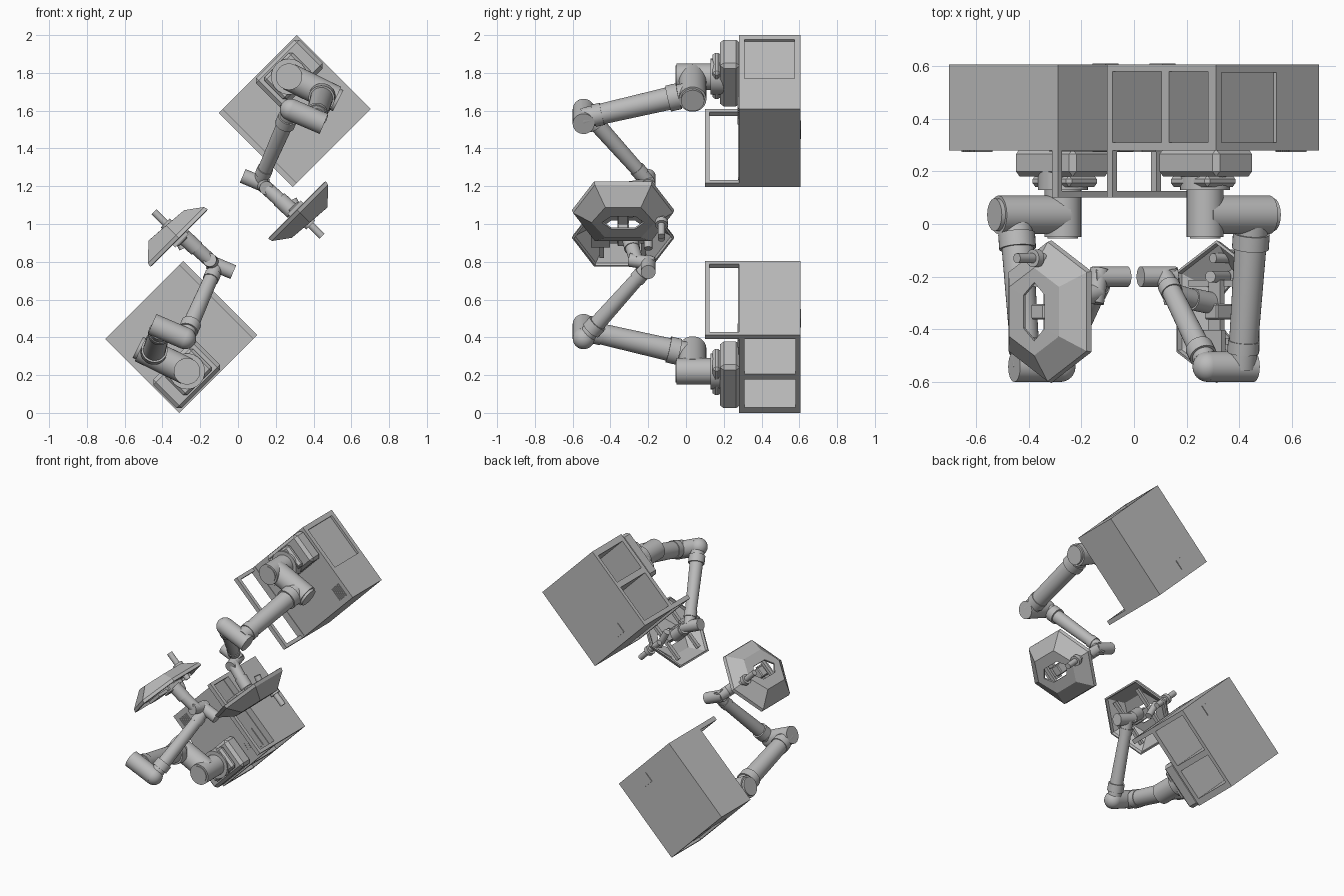
import bpy, bmesh, math
from mathutils import Matrix, Vector

cube = bpy.data.objects.get("Cube")
if cube:
    bpy.data.objects.remove(cube, do_unlink=True)

# One light grey for everything
grey = bpy.data.materials.new("light_grey")
grey.use_nodes = True
colour = (0.5, 0.5, 0.5, 1)
grey.diffuse_color = colour
grey.node_tree.nodes["Principled BSDF"].inputs["Base Color"].default_value = colour

smooth_parts = []


def make(name, bm, matrix, smooth=False):
    bmesh.ops.recalc_face_normals(bm, faces=bm.faces)
    mesh = bpy.data.meshes.new(name)
    bm.to_mesh(mesh)
    bm.free()
    mesh.materials.append(grey)
    obj = bpy.data.objects.new(name, mesh)
    obj.matrix_world = matrix
    bpy.context.collection.objects.link(obj)
    if smooth:
        smooth_parts.append(obj)
    return obj


def box(name, matrix, xs, ys, zs, bevel=0):
    """Box between pairs of limits on each axis."""
    bm = bmesh.new()
    bmesh.ops.create_cube(bm, size=1)
    for v in bm.verts:
        for i, (low, high) in enumerate((xs, ys, zs)):
            v.co[i] = low if v.co[i] < 0 else high
    obj = make(name, bm, matrix)
    if bevel:
        mod = obj.modifiers.new("bevel", "BEVEL")
        mod.width, mod.segments = bevel, 1
    return obj


def tube(name, matrix, start, end, r1, r2=None):
    """Round bar from start to end."""
    a, b = Vector(start), Vector(end)
    way = b - a
    bm = bmesh.new()
    place = Matrix.Translation((a + b) / 2) @ way.to_track_quat("Z", "Y").to_matrix().to_4x4()
    bmesh.ops.create_cone(bm, cap_ends=True, segments=32, radius1=r1,
                          radius2=r2 or r1, depth=way.length, matrix=place)
    return make(name, bm, matrix, True)


def ball(name, matrix, centre, radius):
    bm = bmesh.new()
    bmesh.ops.create_uvsphere(bm, u_segments=24, v_segments=16, radius=radius,
                              matrix=Matrix.Translation(centre))
    return make(name, bm, matrix, True)


def link(name, matrix, start, end, r1, r2):
    """Arm link with a wider collar near each end."""
    a, b = Vector(start), Vector(end)
    tube(name, matrix, a, b, r1, r2)
    tube(name + "_lower_collar", matrix, a.lerp(b, 0.1), a.lerp(b, 0.2), r1 + 0.008)
    tube(name + "_upper_collar", matrix, a.lerp(b, 0.82), a.lerp(b, 0.9), r2 + 0.006)


def cut(target, cutter):
    mod = target.modifiers.new("cut", "BOOLEAN")
    mod.operation, mod.solver, mod.object = "DIFFERENCE", "EXACT", cutter
    cutter.hide_render = True
    cutter.hide_set(True)
    cutter.display_type = "WIRE"


def cabinet(m):
    body = box("cabinet", m, (-.277, .277), (.28, .605), (-.292, .292))
    cut(body, box("lower_opening_cutter", m, (-.3, .06), (.31, .58), (-.262, .0)))
    cut(body, box("upper_opening_cutter", m, (-.3, .04), (.31, .58), (.04, .25)))
    cut(body, box("top_window_cutter", m, (-.245, .05), (.31, .575), (.275, .31)))

    # Open frame in front of the cabinet floor
    for x in (-.277, .254):
        box("frame_side", m, (x, x + .023), (.1, .28), (-.292, -.262))
    box("frame_front", m, (-.277, .277), (.1, .125), (-.292, -.262))

    # Stepped robot mount
    box("mount_block", m, (-.268, -.055), (.18, .285), (-.04, .285), .02)
    box("mount_step", m, (-.24, -.075), (.14, .185), (-.0, .21), .015)

    # Thin panels, slots and vents
    box("back_socket", m, (-.1, -.03), (.6, .61), (-.24, -.17))
    box("front_panel", m, (-.23, -.1), (.273, .285), (-.2, -.15))
    box("front_seam", m, (-.27, .27), (.276, .285), (-.245, -.238))
    for i in range(6):
        z = .185 + i * .014
        box("vent_slat", m, (.15, .24), (.274, .285), (z, z + .007))
    for i in range(4):
        x = -.19 + i * .014
        box("small_vent_slat", m, (x, x + .007), (.274, .285), (-.12, -.06))


def arm(m):
    # Base and shoulder
    tube("base_flange", m, (.27, .2, 1.78), (.27, .13, 1.78), .095)
    tube("base_joint", m, (.27, .15, 1.78), (.27, -.05, 1.78), .07)
    tube("base_cap", m, (.27, -.045, 1.78), (.27, -.055, 1.78), .058)
    tube("shoulder", m, (.27, .035, 1.78), (.515, .035, 1.66), .073)
    tube("shoulder_cap", m, (.51, .035, 1.663), (.53, .035, 1.653), .062)
    # Upper arm, elbow and forearm
    link("upper_arm", m, (.45, .02, 1.69), (.41, -.545, 1.56), .062, .054)
    tube("elbow", m, (.28, -.542, 1.605), (.455, -.542, 1.53), .058)
    ball("elbow_bend", m, (.28, -.542, 1.605), .058)
    link("forearm", m, (.28, -.535, 1.6), (.115, -.2, 1.225), .045, .036)
    # Wrist joints
    tube("wrist_one", m, (.025, -.2, 1.255), (.155, -.2, 1.2), .039)
    tube("wrist_two", m, (.13, -.17, 1.21), (.15, -.3, 1.19), .036)
    tube("wrist_three", m, (.14, -.26, 1.2), (.24, -.29, 1.11), .037)
    tube("tool_flange", m, (.22, -.285, 1.13), (.29, -.3, 1.065), .042)


def tool(m):
    # Local axes: x across the shell, y along it, z outwards from the arm
    t = m @ Matrix.Translation((.312, -.333, 1.075)) @ Matrix.Rotation(math.radians(135), 4, "Y")
    t = t @ Matrix.Diagonal((-1, -1, 1, 1))
    outline = [(0, -.265), (.21, -.15), (.21, .15), (0, .265), (-.21, .15), (-.21, -.15)]
    bm = bmesh.new()

    def ring(sx, sy, shift, depth, slope):
        verts = []
        for x, y in outline:
            px = x * sx + shift
            verts.append(bm.verts.new((px, -y * sy, depth + slope * px)))
        return verts

    # Hexagonal shell with a central opening
    rings = [ring(1, 1, 0, 0, 0), ring(.98, .98, 0, .02, 0),
             ring(.58, .62, 0, .09, SIDE * .08), ring(.25, .42, 0, .09, SIDE * .08)]
    for a, b in zip(rings, rings[1:]):
        for i in range(6):
            j = (i + 1) % 6
            bm.faces.new((a[i], a[j], b[j], b[i]))
    shell = make("tool_shell", bm, t)
    mod = shell.modifiers.new("thickness", "SOLIDIFY")
    mod.thickness, mod.offset = .012, 0

    # Cross bars carrying the shell, rows of slots near its ends
    for y in (-.12, .1):
        box("shell_bar", t, (-.16, .16), (y, y + .025), (.012, .032))
    box("shell_spine", t, (-.03, .03), (-.12, .12), (-.01, .014))
    # Gripper head and spindle
    gripper = Matrix.Translation((0, 0, 0))
    g = m @ gripper
    tube("spindle", g, (.3, -.13, 1.08), (.445, -.13, .935), .019)
    tube("spindle_collar", g, (.365, -.13, 1.015), (.385, -.13, .995), .034)
    tube("camera_tube", g, (.29, -.2, 1.13), (.35, -.2, 1.02), .022)
    box("gripper_block", t, (-.035, .035), (-.03, .03), (-.03, .08), .006)
    box("gripper_bracket", t, (-.05, .05), (.07, .17), (-.02, .0))


# Sign of the direction in which the shell gets deeper (local x points down)
probe = Matrix.Rotation(math.radians(135), 4, "Y") @ Matrix.Diagonal((-1, -1, 1, 1))
SIDE = 1 if (probe @ Vector((1, 0, 0))).z > 0 else -1

# Two identical cells, the second turned half round about the middle
centre = Matrix.Translation((0, 0, 1))
for turn in (0, math.pi):
    unit = centre @ Matrix.Rotation(turn, 4, "Y") @ centre.inverted()
    cabinet(unit @ Matrix.Translation((.3, 0, 1.598)) @ Matrix.Rotation(math.radians(45), 4, "Y"))
    arm(unit)
    tool(unit)

# Smooth the round parts, keeping their rims sharp
bpy.ops.object.select_all(action="DESELECT")
for obj in smooth_parts:
    obj.select_set(True)
bpy.context.view_layer.objects.active = smooth_parts[0]
bpy.ops.object.shade_smooth_by_angle(angle=math.radians(35))
